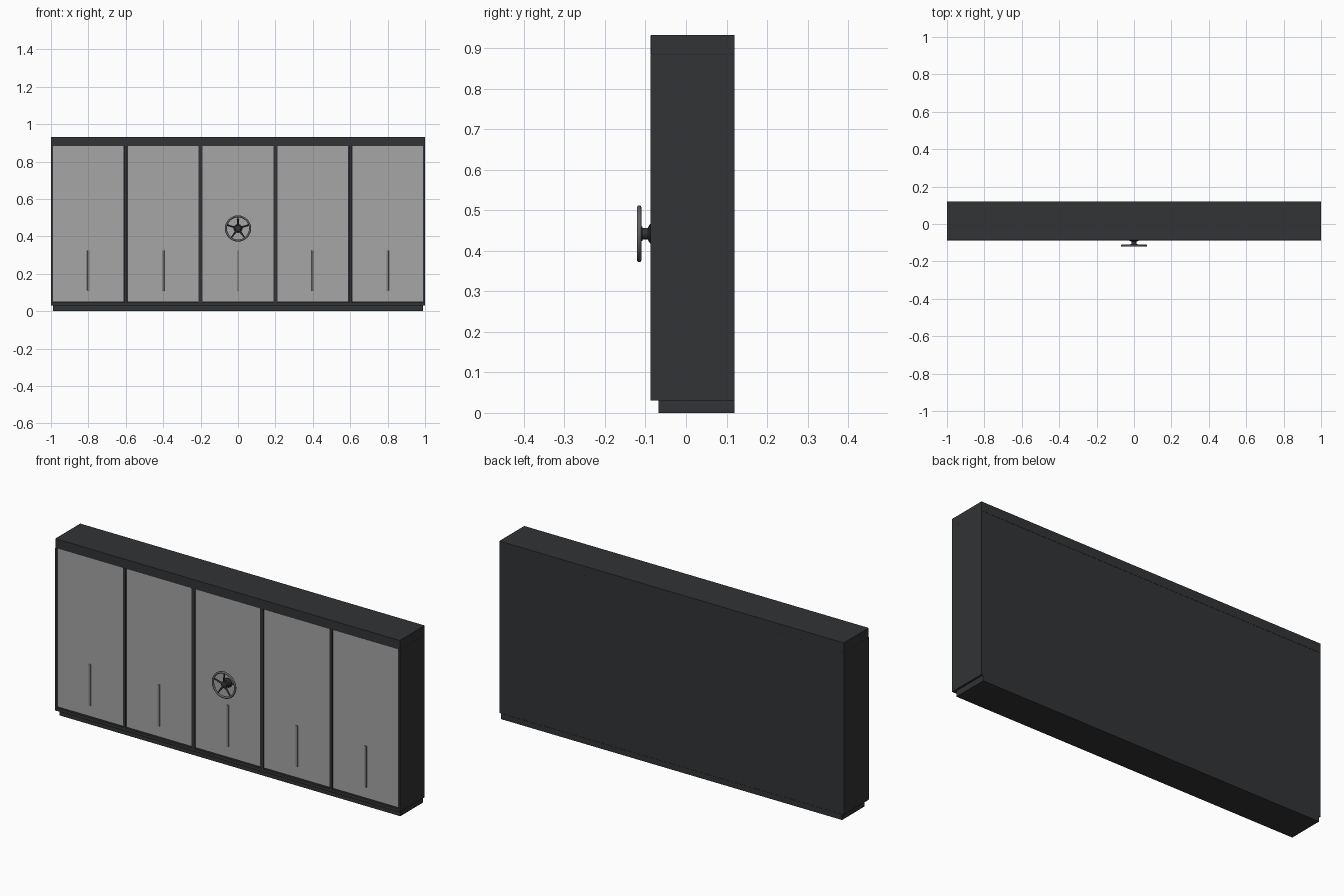
import bpy, math
from mathutils import Matrix, Vector

if "Cube" in bpy.data.objects:
    bpy.data.objects.remove(bpy.data.objects["Cube"])


def material(name, c):
    m = bpy.data.materials.new(name)
    m.diffuse_color = (*c, 1)
    m.use_nodes = True
    m.node_tree.nodes["Principled BSDF"].inputs["Base Color"].default_value = m.diffuse_color
    return m


DARK = material("dark_shell", (0.032, 0.033, 0.035))
DOOR = material("door_grey", (0.38, 0.38, 0.38))
BAR = material("handle_grey", (0.22, 0.22, 0.22))
STEEL = material("wheel_steel", (0.13, 0.13, 0.13))
WZ = 0.442  # wheel centre height


def finish(o, name, mat, bevel=0.0):
    o.name = name
    o.data.materials.append(mat)
    if bevel:
        b = o.modifiers.new("bevel", 'BEVEL')
        b.width, b.segments = bevel, 2
    return o


def box(name, x, y, z, mat, bevel=0.0):
    """Box from (min, max) ranges on each axis."""
    bpy.ops.mesh.primitive_cube_add(size=1)
    o = bpy.context.object
    r = (x, y, z)
    o.data.transform(Matrix.Diagonal([b - a for a, b in r] + [1]))
    o.location = [(a + b) / 2 for a, b in r]
    return finish(o, name, mat, bevel)


def lathe(name, profile, mat, n=32):
    """Revolve (radius, y) points about the wheel axis."""
    verts, faces = [], []
    for r, y in profile:
        for i in range(n):
            a = 2 * math.pi * i / n
            verts.append((r * math.cos(a), y, WZ + r * math.sin(a)))
    for k in range(len(profile) - 1):
        for i in range(n):
            j = (i + 1) % n
            faces.append((k * n + i, k * n + j, (k + 1) * n + j, (k + 1) * n + i))
    faces += [tuple(range(n))[::-1], tuple(range((len(profile) - 1) * n, len(profile) * n))]
    me = bpy.data.meshes.new(name)
    me.from_pydata(verts, [], faces)
    o = bpy.data.objects.new(name, me)
    bpy.context.collection.objects.link(o)
    bpy.context.view_layer.objects.active = o
    bpy.ops.object.select_all(action='DESELECT')
    o.select_set(True)
    bpy.ops.object.shade_smooth_by_angle(angle=math.radians(35))
    return finish(o, name, mat)


# Cabinet shell
F, B = -0.087, 0.12
box("plinth", (-0.99, 0.99), (-0.068, B), (0, 0.03), DARK)
box("carcass", (-0.998, 0.998), (-0.07, B - 0.001), (0.03, 0.883), DARK)
box("top_cap", (-1, 1), (F, B), (0.883, 0.932), DARK, 0.001)
box("bottom_rail", (-0.998, 0.998), (F, -0.07), (0.03, 0.046), DARK)
for s, side in ((-1, "left"), (1, "right")):
    box(f"{side}_side_panel", sorted((s * 0.99, s)), (F, B), (0.03, 0.883), DARK)

# Dividers between bays, the middle pair a little heavier
for i, x in enumerate((-0.6, -0.2, 0.2, 0.6)):
    w = 0.010 if abs(x) < 0.3 else 0.007
    box(f"divider_{i + 1}", (x - w, x + w), (F, -0.07), (0.046, 0.883), DARK)

# Doors with vertical bar handles
for i in range(5):
    x = -0.8 + 0.4 * i
    box(f"door_{i + 1}", (x - 0.19, x + 0.19), (-0.083, -0.07), (0.05, 0.883), DOOR, 0.001)
    box(f"handle_{i + 1}", (x - 0.006, x + 0.006), (-0.088, -0.08), (0.108, 0.325), BAR, 0.0015)

# Hand wheel on the centre door: flange, shaft, hub
lathe("wheel_flange", [(0.024, -0.082), (0.024, -0.089), (0.015, -0.094)], DARK)
lathe("wheel_shaft", [(0.014, -0.085), (0.014, -0.108), (0.011, -0.111)], DARK)
lathe("wheel_hub", [(0.018, -0.107), (0.018, -0.114), (0.012, -0.119), (0.007, -0.120)], DARK)

bpy.ops.mesh.primitive_torus_add(major_radius=0.0645, minor_radius=0.0055, major_segments=48,
                                 minor_segments=12, location=(0, -0.1155, WZ),
                                 rotation=(math.pi / 2, 0, 0))
bpy.ops.object.shade_smooth()
finish(bpy.context.object, "wheel_rim", STEEL)

# Five tapered spokes
for i in range(5):
    a = math.pi / 2 + i * 2 * math.pi / 5
    d = Vector((math.cos(a), 0, math.sin(a)))
    bpy.ops.mesh.primitive_cone_add(vertices=12, radius1=0.0055, radius2=0.0035, depth=0.052,
                                    location=Vector((0, -0.1145, WZ)) + d * 0.037,
                                    rotation=d.to_track_quat('Z', 'Y').to_euler())
    bpy.ops.object.shade_smooth_by_angle(angle=math.radians(40))
    finish(bpy.context.object, f"wheel_spoke_{i + 1}", DARK)
